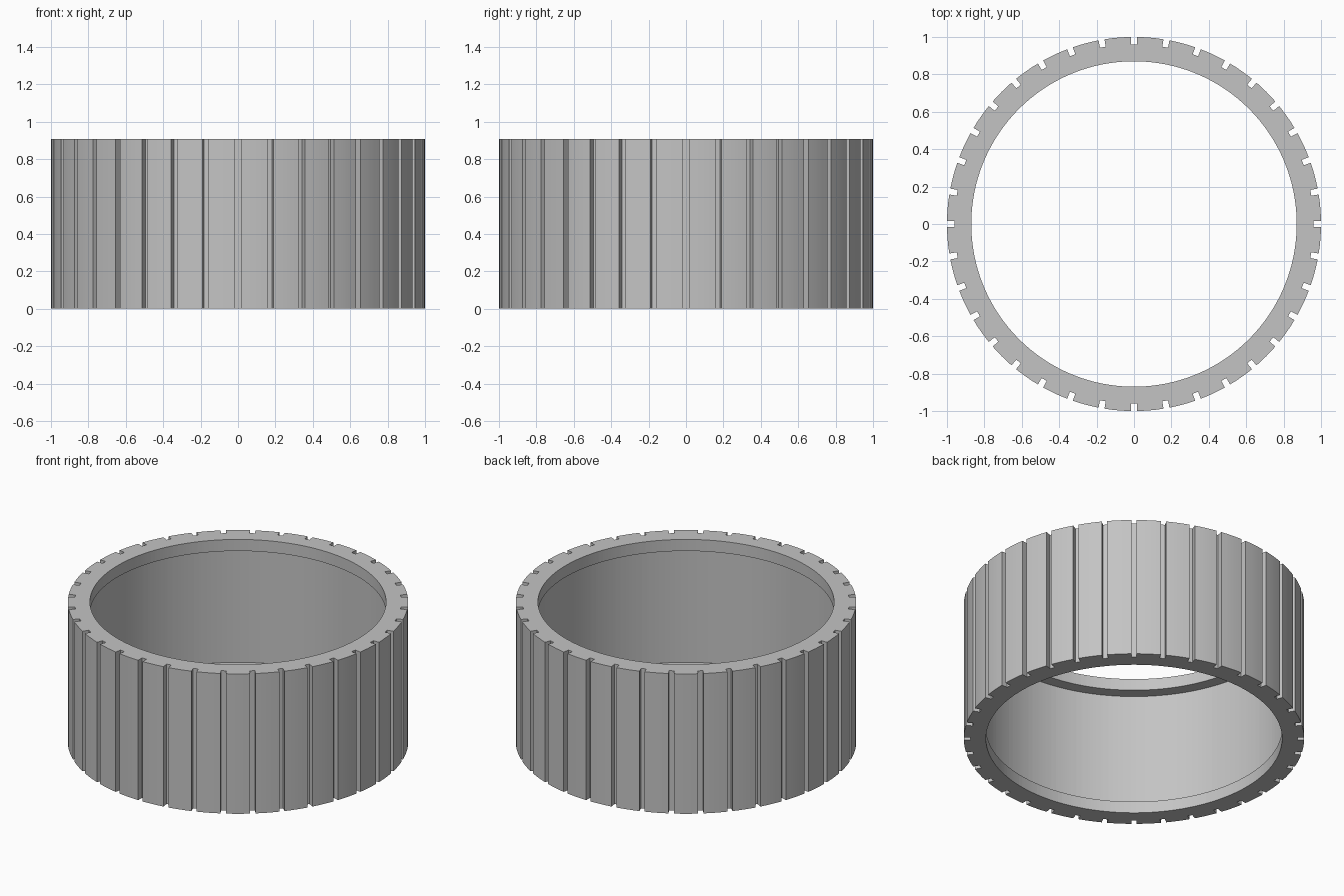
import bpy
import bmesh
from math import asin, cos, sin, pi, radians

default = bpy.data.objects.get("Cube")
if default:
    bpy.data.objects.remove(default, do_unlink=True)

HEIGHT = 0.907
OUTER, GROOVE_FLOOR = 1.0, 0.96      # tooth surface and groove bottom radii
LIP, BORE = 0.87, 0.945              # end lips and the wider bore between them
LIP_HEIGHT = 0.075
GROOVES = 36
HALF_GROOVE = 0.016
TOOTH_STEPS = 4

grey = bpy.data.materials.new("grey")
grey.use_nodes = True
grey.diffuse_color = (0.55, 0.55, 0.55, 1)
grey.node_tree.nodes["Principled BSDF"].inputs["Base Color"].default_value = grey.diffuse_color


def section(bm, angle, radius):
    """Closed wall section at one angle, with lips at both ends."""
    top, bottom = HEIGHT - LIP_HEIGHT, LIP_HEIGHT
    profile = [(radius, 0), (radius, HEIGHT), (LIP, HEIGHT), (LIP, top),
               (BORE, top), (BORE, bottom), (LIP, bottom), (LIP, 0)]
    return [bm.verts.new((r * cos(angle), r * sin(angle), z)) for r, z in profile]


# Angles and outer radii around the ring: a groove, then a tooth, repeated
pitch = 2 * pi / GROOVES
floor_angle = asin(HALF_GROOVE / GROOVE_FLOOR)
edge_angle = asin(HALF_GROOVE / OUTER)
stations = []
for i in range(GROOVES):
    a = i * pitch
    stations += [(a - floor_angle, GROOVE_FLOOR), (a + floor_angle, GROOVE_FLOOR)]
    # Parallel groove walls: the tooth edge keeps the same offset as the floor
    span = pitch - 2 * edge_angle
    stations += [(a + edge_angle + span * k / TOOTH_STEPS, OUTER)
                 for k in range(TOOTH_STEPS + 1)]

# Grooved ring
bm = bmesh.new()
rings = [section(bm, a, r) for a, r in stations]
for i, ring in enumerate(rings):
    following = rings[(i + 1) % len(rings)]
    for j in range(len(ring)):
        k = (j + 1) % len(ring)
        bm.faces.new((ring[j], following[j], following[k], ring[k]))
bmesh.ops.recalc_face_normals(bm, faces=bm.faces)

mesh = bpy.data.meshes.new("grooved_ring")
bm.to_mesh(mesh)
bm.free()
mesh.materials.append(grey)
ring_object = bpy.data.objects.new("grooved_ring", mesh)
bpy.context.collection.objects.link(ring_object)

# Smooth round walls, crisp groove and lip edges
bpy.ops.object.select_all(action="DESELECT")
ring_object.select_set(True)
bpy.context.view_layer.objects.active = ring_object
bpy.ops.object.shade_smooth_by_angle(angle=radians(30))
